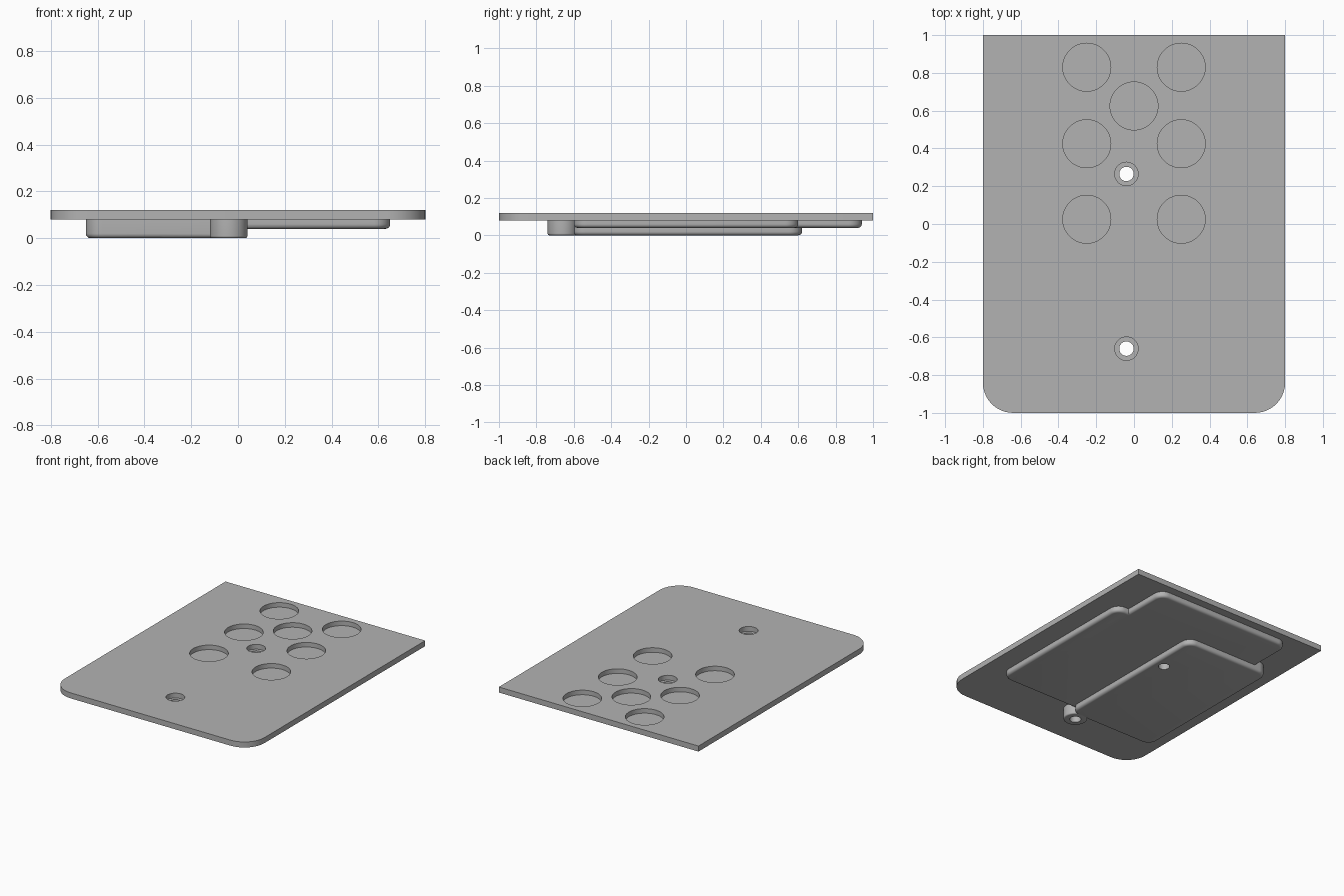
import bpy, bmesh, math

old = bpy.data.objects.get("Cube")
if old:
    bpy.data.objects.remove(old, do_unlink=True)

grey = bpy.data.materials.new("plain_grey")
grey.use_nodes = True
colour = (0.45, 0.45, 0.45, 1)
grey.diffuse_color = colour
grey.node_tree.nodes["Principled BSDF"].inputs["Base Color"].default_value = colour


def rounded_outline(x0, x1, y0, y1, r_front, r_back, steps=10):
    """Counter-clockwise rectangle with its own front and back corner radii."""
    corners = [(x0, y0, 1, 1, r_front, 180), (x1, y0, -1, 1, r_front, 270),
               (x1, y1, -1, -1, r_back, 0), (x0, y1, 1, -1, r_back, 90)]
    pts = []
    for x, y, sx, sy, r, start in corners:
        if r == 0:
            pts.append((x, y))
            continue
        for i in range(steps + 1):
            a = math.radians(start + 90 * i / steps)
            pts.append((x + sx * r + r * math.cos(a), y + sy * r + r * math.sin(a)))
    return pts


def circle(x, y, r, n=64):
    return [(x + r * math.cos(math.tau * i / n), y + r * math.sin(math.tau * i / n))
            for i in range(n)]


def slab(name, outline, z0, z1, rim=0):
    """Extrude an outline upward; optionally round its bottom rim."""
    bm = bmesh.new()
    base = bm.faces.new([bm.verts.new((x, y, z0)) for x, y in outline])
    top = bmesh.ops.extrude_face_region(bm, geom=[base], use_keep_orig=True)["geom"]
    for v in top:
        if isinstance(v, bmesh.types.BMVert):
            v.co.z = z1
    bmesh.ops.recalc_face_normals(bm, faces=bm.faces)
    if rim:
        edges = [e for e in bm.edges if all(abs(v.co.z - z0) < 1e-6 for v in e.verts)]
        bmesh.ops.bevel(bm, geom=edges, offset=rim, segments=5, profile=0.5,
                        affect='EDGES')
    mesh = bpy.data.meshes.new(name)
    bm.to_mesh(mesh)
    bm.free()
    mesh.materials.append(grey)
    obj = bpy.data.objects.new(name, mesh)
    bpy.context.collection.objects.link(obj)
    return obj


def combine(body, tool, operation):
    mod = body.modifiers.new(tool.name, 'BOOLEAN')
    mod.operation, mod.solver, mod.object = operation, 'EXACT', tool
    bpy.context.view_layer.objects.active = body
    bpy.ops.object.modifier_apply(modifier=mod.name)
    bpy.data.objects.remove(tool, do_unlink=True)


# Flat plate, rounded at the front only
plate = slab("mounting_plate", rounded_outline(-0.8, 0.8, -1, 1, 0.16, 0), 0.08, 0.12)

# Raised steps underneath
UP = 0.1
steps = [
    slab("shallow_step", rounded_outline(-0.6, 0.65, -0.6, 0.6, 0.07, 0.07), 0.04, UP, 0.02),
    slab("back_step", rounded_outline(-0.55, 0.55, 0, 0.94, 0.07, 0.07), 0.04, UP, 0.02),
    slab("deep_step", rounded_outline(-0.65, 0.04, -0.61, 0.62, 0.07, 0.07), 0, UP, 0.02),
    slab("screw_lug", circle(-0.04, -0.66, 0.08), 0, UP, 0.01),
]
for part in steps:
    combine(plate, part, 'UNION')

# Round pockets in the top
pockets = [(0, 0.625)] + [(s * 0.25, y) for s in (-1, 1) for y in (0.025, 0.425, 0.83)]
for x, y in pockets:
    combine(plate, slab("pocket_cutter", circle(x, y, 0.127), 0.087, 0.2), 'DIFFERENCE')

# Counterbored screw holes
for y in (0.265, -0.66):
    combine(plate, slab("bore_cutter", circle(-0.04, y, 0.062), 0.085, 0.2), 'DIFFERENCE')
    combine(plate, slab("hole_cutter", circle(-0.04, y, 0.038), -0.1, 0.2), 'DIFFERENCE')

bpy.ops.object.select_all(action='DESELECT')
plate.select_set(True)
bpy.context.view_layer.objects.active = plate
bpy.ops.object.shade_smooth_by_angle(angle=math.radians(30))
